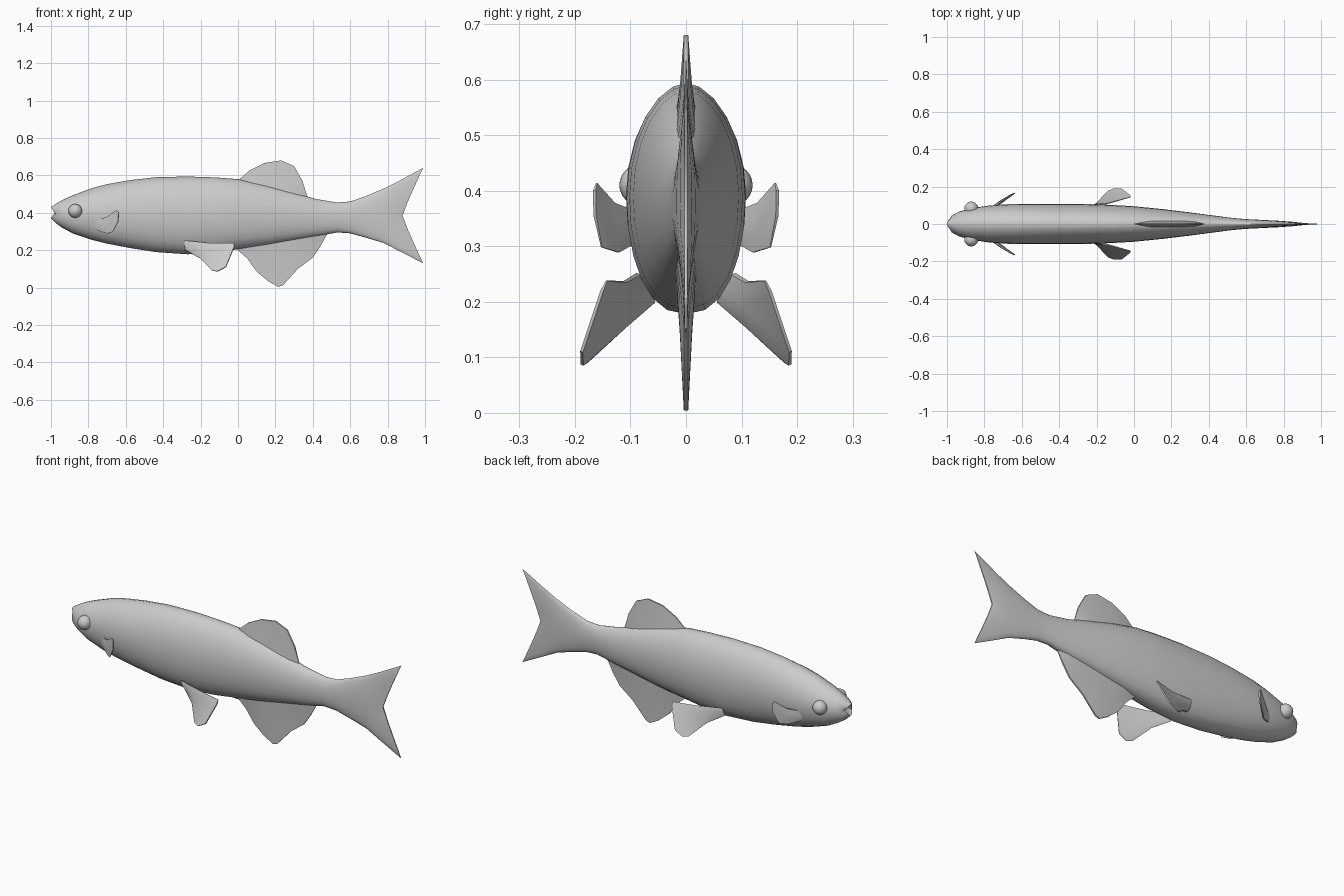
import bpy, bmesh, math
from mathutils import Vector

cube = bpy.data.objects.get("Cube")
if cube:
    bpy.data.objects.remove(cube)

grey = bpy.data.materials.new("plain grey")
grey.use_nodes = True
grey.diffuse_color = (0.6, 0.6, 0.6, 1)
grey.node_tree.nodes["Principled BSDF"].inputs["Base Color"].default_value = (0.6, 0.6, 0.6, 1)


def finish(bm, name, angle=40):
    bmesh.ops.recalc_face_normals(bm, faces=bm.faces)
    mesh = bpy.data.meshes.new(name)
    bm.to_mesh(mesh)
    bm.free()
    mesh.materials.append(grey)
    obj = bpy.data.objects.new(name, mesh)
    bpy.context.collection.objects.link(obj)
    bpy.ops.object.select_all(action='DESELECT')
    bpy.context.view_layer.objects.active = obj
    obj.select_set(True)
    bpy.ops.object.shade_smooth_by_angle(angle=math.radians(angle))
    return obj


def line(a, b, n):
    return [Vector(a).lerp(Vector(b), i / (n - 1)) for i in range(n)]


def fin(name, rows, thick, side):
    """Closed blade through rows of points, offset along side by a half thickness per row."""
    bm = bmesh.new()
    side = Vector(side).normalized()
    n = len(rows[0])
    faces = []
    for sign in (1, -1):
        grid = []
        for row, t in zip(rows, thick):
            # thin the blade towards its leading and trailing edges
            grid.append([bm.verts.new(Vector(p) + side * sign * t * (0.4 if i in (0, n - 1) else 1))
                         for i, p in enumerate(row)])
        for a, b in zip(grid, grid[1:]):
            for i in range(n - 1):
                bm.faces.new((a[i], a[i + 1], b[i + 1], b[i]))
        faces.append(grid)
    # rim joining both sides
    rims = []
    for g in faces:
        rims.append(g[0] + [r[-1] for r in g[1:-1]] + g[-1][::-1] + [r[0] for r in g[-2:0:-1]])
    m = len(rims[0])
    for i in range(m):
        j = (i + 1) % m
        bm.faces.new((rims[0][i], rims[0][j], rims[1][j], rims[1][i]))
    return finish(bm, name)


# Body and tail: rings of (x, bottom, top, half width)
stations = [
    (-1.0, .37, .43, .022), (-.975, .345, .447, .045), (-.94, .32, .468, .064),
    (-.88, .288, .495, .083), (-.78, .255, .532, .098), (-.7, .235, .553, .105),
    (-.58, .212, .574, .108), (-.44, .19, .59, .108), (-.27, .178, .594, .107),
    (-.12, .188, .589, .102), (0, .205, .58, .095), (.15, .226, .548, .08),
    (.3, .253, .507, .062), (.42, .274, .473, .046), (.53, .295, .455, .032),
    (.6, .29, .46, .026), (.68, .268, .488, .022), (.78, .238, .53, .017),
    (.86, .196, .57, .011), (.88, .13, .64, .003)]
SEG = 24
bm = bmesh.new()
rings = []
last = len(stations) - 1
for k, (x, lo, hi, w) in enumerate(stations):
    ring = []
    for i in range(SEG):
        a = 2 * math.pi * i / SEG
        s, c = math.sin(a), math.cos(a)
        px = x
        if k == 0:
            px += .02 * (1 - abs(s))          # mouth corners
        elif k == last:
            px += .11 * abs(s) ** 1.1          # forked tail edge
        power = 1.1 if s > 0 else .85
        y = math.copysign(w * abs(c) ** power, c)
        ring.append(bm.verts.new((px, y, (lo + hi) / 2 + s * (hi - lo) / 2)))
    rings.append(ring)
for a, b in zip(rings, rings[1:]):
    for i in range(SEG):
        j = (i + 1) % SEG
        bm.faces.new((a[i], a[j], b[j], b[i]))
# mouth hollow and tail edge
mouth = bm.verts.new((-.97, 0, .4))
for i in range(SEG):
    bm.faces.new((rings[0][i], rings[0][(i + 1) % SEG], mouth))
half = SEG // 2
edge = [rings[-1][(i + SEG // 4) % SEG] for i in range(SEG)]
for i in range(half):
    a, b, c, d = edge[i], edge[i + 1], edge[-i - 1], edge[-i]
    bm.faces.new([v for n, v in enumerate((a, b, c, d)) if v not in (a, b, c, d)[:n]])
finish(bm, "body_and_tail", 50)

# Upright fins on the centre line
dorsal = [(.005, .577), (.06, .625), (.14, .666), (.23, .68), (.3, .65), (.345, .57), (.372, .483)]
anal = [(-.01, .208), (.05, .155), (.1, .085), (.16, .035), (.215, .004), (.24, .012),
        (.32, .1), (.4, .16), (.44, .22), (.475, .282)]
for name, tip, a, b in (("dorsal_fin", dorsal, (.02, 0, .54), (.36, 0, .45)),
                        ("anal_fin", anal, (.01, 0, .25), (.46, 0, .31))):
    tip = [Vector((x, 0, z)) for x, z in tip]
    root = line(a, b, len(tip))
    mid = [p.lerp(q, .5) for p, q in zip(root, tip)]
    fin(name, [root, mid, tip], (.02, .011, .004), (0, 1, 0))

# Paired fins and eyes
for label, s in (("left", 1), ("right", -1)):
    flip = lambda pts: [Vector((x, y * s, z)) for x, y, z in pts]
    pectoral = [line((-.76, .085, .31), (-.76, .085, .36), 4),
                line((-.7, .122, .289), (-.7, .13, .378), 4),
                [(-.67, .152, .298), (-.64, .164, .355), (-.638, .165, .4), (-.65, .161, .414)]]
    fin(label + "_pectoral_fin", [flip(r) for r in pectoral], (.008, .007, .003), (-.6, s, 0))
    pelvic = [line((-.28, .06, .2), (-.28, .085, .25), 5),
              line((-.2, .11, .155), (-.14, .11, .236), 5),
              [(-.14, .176, .092), (-.11, .187, .086), (-.065, .188, .11),
               (-.02, .152, .218), (-.02, .143, .238)]]
    fin(label + "_pelvic_fin", [flip(r) for r in pelvic], (.012, .008, .003), (-.5, s, .5))
    bm = bmesh.new()
    bmesh.ops.create_uvsphere(bm, u_segments=20, v_segments=12, radius=.037)
    bmesh.ops.translate(bm, verts=bm.verts, vec=(-.87, .083 * s, .41))
    finish(bm, label + "_eye")
